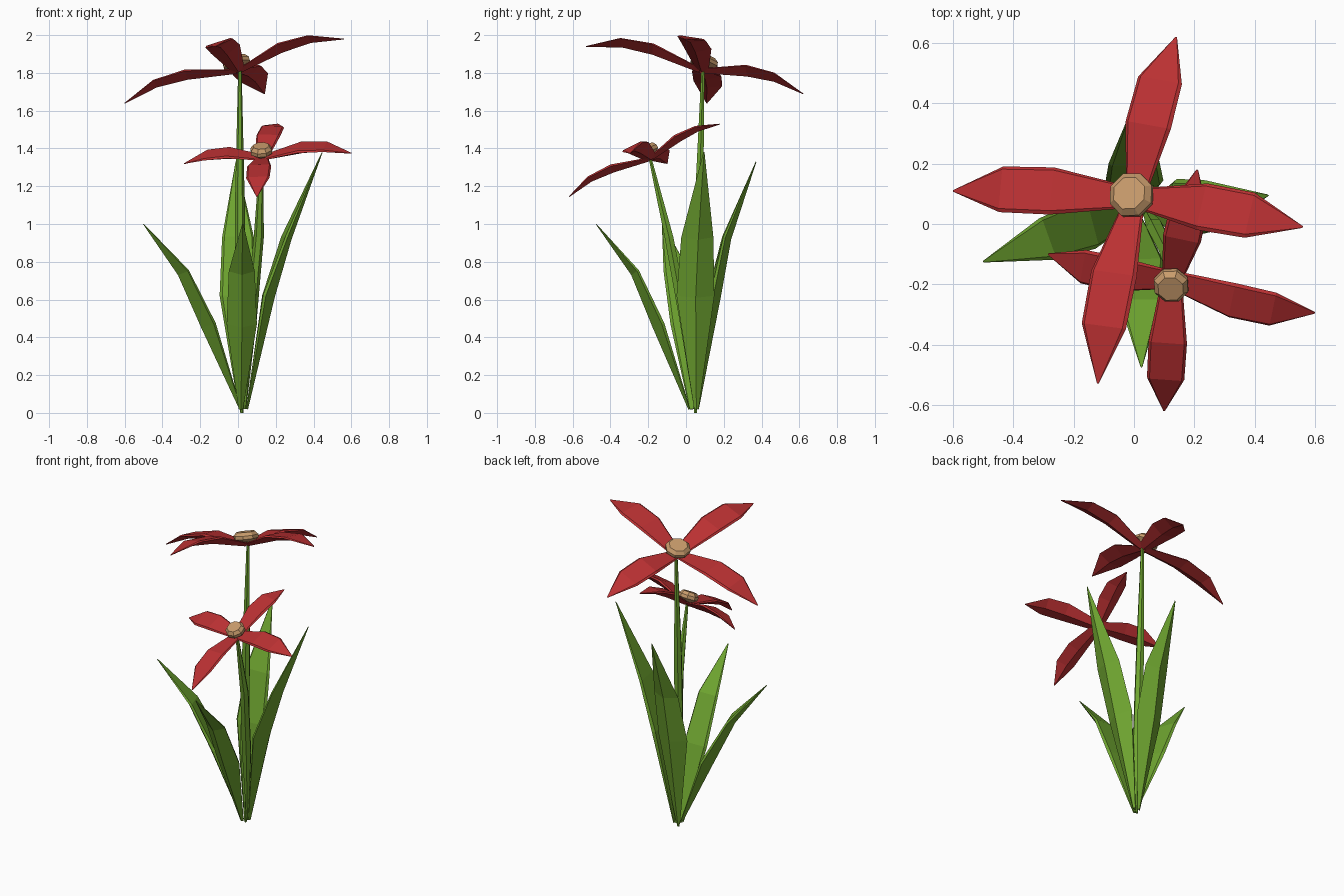
import bpy, bmesh, math
from mathutils import Vector as V

if "Cube" in bpy.data.objects:
    bpy.data.objects.remove(bpy.data.objects["Cube"])


def material(name, rgb):
    m = bpy.data.materials.new(name)
    m.diffuse_color = (*rgb, 1)
    m.use_nodes = True
    m.node_tree.nodes["Principled BSDF"].inputs["Base Color"].default_value = m.diffuse_color
    return m


RED = material("petal red", (0.49, 0.03, 0.032))
GREEN = material("leaf green", (0.16, 0.38, 0.03))
TAN = material("centre tan", (0.58, 0.33, 0.15))


def loft(name, rings, mat):
    """Skin a list of equal-sized rings and cap both ends."""
    bm = bmesh.new()
    vs = [[bm.verts.new(p) for p in r] for r in rings]
    n = len(rings[0])
    for a, b in zip(vs, vs[1:]):
        for i in range(n):
            bm.faces.new((a[i], a[(i + 1) % n], b[(i + 1) % n], b[i]))
    bm.faces.new(vs[0][::-1])
    bm.faces.new(vs[-1])
    bmesh.ops.recalc_face_normals(bm, faces=bm.faces)
    me = bpy.data.meshes.new(name)
    bm.to_mesh(me)
    bm.free()
    me.materials.append(mat)
    ob = bpy.data.objects.new(name, me)
    bpy.context.collection.objects.link(ob)


def blade(name, spine, widths, depths, up, mat):
    """Blade with a flat bevelled upper face and a ridge underneath."""
    rings = []
    for i, p in enumerate(spine):
        t = (spine[min(i + 1, len(spine) - 1)] - spine[max(i - 1, 0)]).normalized()
        s = t.cross(up).normalized()
        n = s.cross(t).normalized()
        w, d = widths[i], depths[i]
        rings.append([p - s * w, p - s * w * 0.86 + n * d * 0.3, p + s * w * 0.86 + n * d * 0.3,
                      p + s * w, p - n * d])
    loft(name, rings, mat)


def flower(name, centre, normal, tips, half, disc):
    """Four arched petals round an eight-sided bevelled centre."""
    c, n = V(centre), V(normal).normalized()
    for k, tip in enumerate(tips):
        d = V(tip) - c
        spine = [c + d * f + n * h * d.length
                 for f, h in ((0.02, -0.02), (0.43, 0.085), (0.71, 0.085), (1, 0))]
        blade(f"{name}_petal_{k + 1}", spine, (0.035, half, half * 0.97, 0.003),
              (0.015, 0.033, 0.024, 0.003), n, RED)
    a = n.orthogonal().normalized()
    b = n.cross(a)
    rings = []
    for r, h in ((0.5, 0.0), (1, 0.02), (1, 0.04), (0.74, 0.06)):
        rings.append([c + n * h + (a * math.cos(t) + b * math.sin(t)) * r * disc
                      for t in [math.tau * (i + 0.5) / 8 for i in range(8)]])
    loft(name + "_centre", rings, TAN)


def stem(name, pts, radii):
    loft(name, [[V((x + r * math.cos(math.tau * i / 6), y + r * math.sin(math.tau * i / 6), z))
                 for i in range(6)] for (x, y, z), r in zip(pts, radii)], GREEN)


# Flowers
flower("tall_flower", (0.0, 0.09, 1.825), (-0.29, 0.22, 1),
       [(0.14, 0.62, 1.69), (-0.60, 0.11, 1.64), (0.56, -0.01, 1.98), (-0.12, -0.53, 1.94)],
       0.08, 0.077)
flower("low_flower", (0.125, -0.19, 1.36), (-0.06, -0.48, 1),
       [(0.60, -0.295, 1.375), (0.10, -0.62, 1.145), (-0.285, -0.10, 1.32), (0.21, 0.18, 1.53)],
       0.064, 0.06)

# Stems
stem("tall_stem", [(0.02, 0.05, 0.0), (0.015, 0.05, 0.5), (0.01, 0.07, 1.15), (0.01, 0.09, 1.83)],
     (0.008, 0.03, 0.025, 0.009))
stem("low_stem", [(0.035, 0.05, 0.02), (0.07, -0.01, 0.5), (0.11, -0.09, 0.93), (0.125, -0.195, 1.37)],
     (0.008, 0.03, 0.027, 0.008))

# Leaves: base, two bends, tip, then half width
leaves = {
    "left_leaf": ([(0.015, 0.03, 0.02), (-0.15, 0.0, 0.47), (-0.29, -0.05, 0.75), (-0.50, -0.125, 1.0)], 0.085),
    "front_leaf": ([(0.015, 0.02, 0.02), (0.02, -0.13, 0.47), (0.02, -0.26, 0.75), (0.025, -0.475, 1.0)], 0.08),
    "right_leaf": ([(0.045, 0.055, 0.02), (0.145, 0.05, 0.62), (0.25, 0.06, 0.93), (0.445, 0.095, 1.38)], 0.1),
    "back_leaf": ([(0.015, 0.06, 0.02), (0.0, 0.135, 0.62), (0.0, 0.205, 0.93), (-0.01, 0.37, 1.33)], 0.098),
}
for name, (pts, w) in leaves.items():
    blade(name, [V(p) for p in pts], (0.012, w, w * 0.86, 0.003), (0.008, 0.05, 0.036, 0.003),
          V((0, 0, 1)), GREEN)
